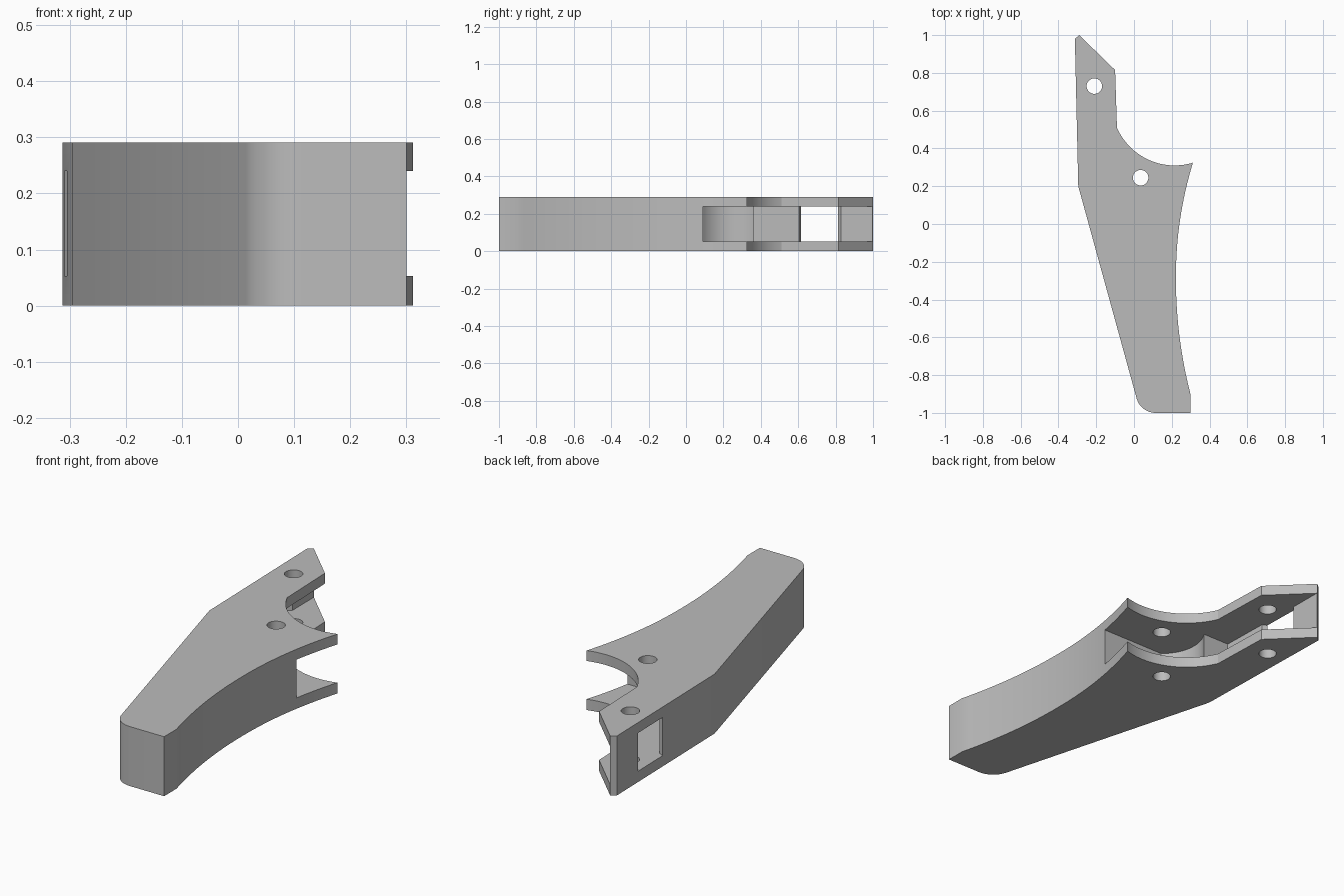
import bpy
from math import cos, sin, radians

cube = bpy.data.objects.get("Cube")
if cube:
    bpy.data.objects.remove(cube)

HEIGHT = 0.291
SLOT_LOW, SLOT_HIGH = 0.053, 0.24
PIVOT, PIN = (0.035, 0.245), (-0.21, 0.73)

grey = bpy.data.materials.new("light_grey")
grey.use_nodes = True
colour = (0.5, 0.5, 0.5, 1)
grey.diffuse_color = colour
grey.node_tree.nodes["Principled BSDF"].inputs["Base Color"].default_value = colour


def arc(centre, radius, start, end, steps):
    """Points along a circular arc, angles in degrees."""
    angles = [radians(start + (end - start) * i / steps) for i in range(steps + 1)]
    return [(centre[0] + radius * cos(a), centre[1] + radius * sin(a)) for a in angles]


def bend(a, b, c, steps=16):
    """Points along a quadratic curve from a to c, pulled toward b."""
    pts = []
    for i in range(steps + 1):
        t = i / steps
        pts.append(tuple((1 - t) ** 2 * p + 2 * t * (1 - t) * q + t * t * r
                         for p, q, r in zip(a, b, c)))
    return pts


def prism(name, outline, low, high):
    """Extrude a counter-clockwise outline between two heights."""
    n = len(outline)
    verts = [(x, y, z) for z in (low, high) for x, y in outline]
    faces = [tuple(reversed(range(n))), tuple(range(n, 2 * n))]
    faces += [(i, (i + 1) % n, (i + 1) % n + n, i + n) for i in range(n)]
    mesh = bpy.data.meshes.new(name)
    mesh.from_pydata(verts, [], faces)
    mesh.materials.append(grey)
    obj = bpy.data.objects.new(name, mesh)
    bpy.context.collection.objects.link(obj)
    return obj


# Handle body: rounded heel, curved grip edge, thumb scoop, pointed nose
outline = [(-0.313, 0.98), (-0.295, 0.2)]
outline += arc((0.115, -0.895), 0.105, 195.4, 270, 10)
outline += [(0.3, -1.0)]
outline += bend((0.3, -0.905), (0.222, -0.6), (0.222, -0.295))
outline += bend((0.222, -0.275), (0.222, 0.03), (0.312, 0.325))
outline += arc((0.215, 0.643), 0.333, -74, -156.4, 24)
outline += [(-0.1, 0.815), (-0.29, 1.0)]
handle = prism("lever_handle", outline, 0, HEIGHT)

# Slot between the two plates, with a round seat and a side window
slot = [(0.5, 0.09)]
slot += [(0.5, 1.1), (-0.289, 1.1), (-0.287, 0.83), (-0.34, 0.79),
         (-0.34, 0.63), (-0.281, 0.605), (-0.275, 0.36)]
slot += arc(PIVOT, 0.2, 145, 230.8, 18)
cutters = [prism("slot_cutter", slot, SLOT_LOW, SLOT_HIGH)]

# Pivot and pin holes through both plates
for name, centre in (("pivot_hole_cutter", PIVOT), ("pin_hole_cutter", PIN)):
    cutters.append(prism(name, arc(centre, 0.041, 0, 352.5, 47), -0.1, HEIGHT + 0.1))

bpy.ops.object.select_all(action='DESELECT')
bpy.context.view_layer.objects.active = handle
handle.select_set(True)
for cutter in cutters:
    cutter.hide_render = True
    mod = handle.modifiers.new(cutter.name, 'BOOLEAN')
    mod.operation = 'DIFFERENCE'
    mod.solver = 'EXACT'
    mod.object = cutter
    bpy.ops.object.modifier_apply(modifier=mod.name)
    bpy.data.objects.remove(cutter)

bpy.ops.object.shade_smooth_by_angle(angle=radians(20))
